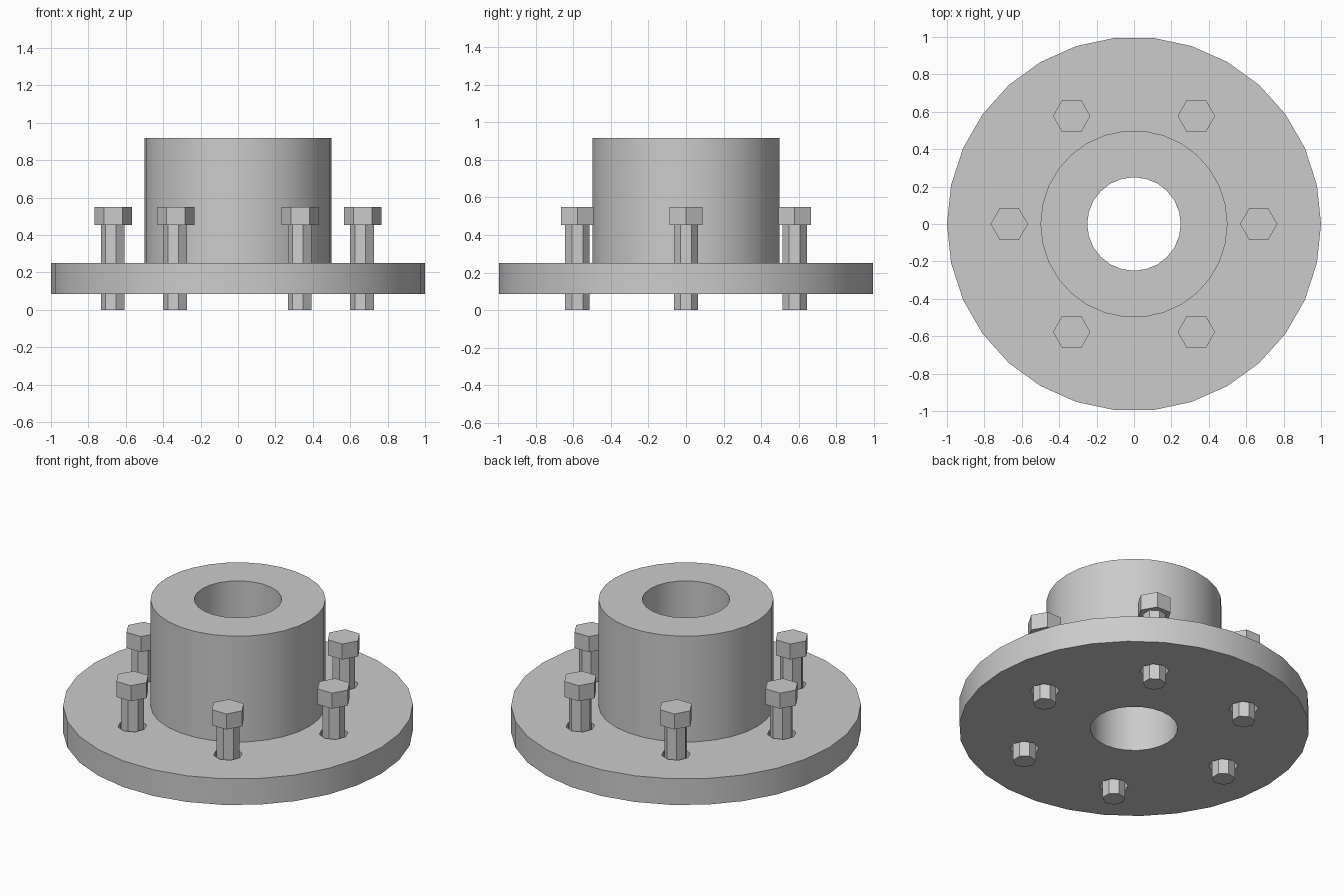
import bpy
import math

cube = bpy.data.objects.get("Cube")
if cube:
    bpy.data.objects.remove(cube, do_unlink=True)

steel = bpy.data.materials.new("plain_grey")
steel.use_nodes = True
grey = (0.6, 0.6, 0.6, 1)
steel.diffuse_color = grey
steel.node_tree.nodes["Principled BSDF"].inputs["Base Color"].default_value = grey


def cylinder(name, radius, sides, bottom, top, x=0, y=0, first_angle=0):
    """Upright prism whose first corner points along first_angle from +x."""
    bpy.ops.mesh.primitive_cylinder_add(
        vertices=sides, radius=radius, depth=top - bottom,
        location=(x, y, (bottom + top) / 2),
        rotation=(0, 0, first_angle - math.pi / 2))
    obj = bpy.context.object
    bpy.ops.object.transform_apply(location=False, rotation=True, scale=True)
    obj.name = name
    obj.data.materials.append(steel)
    return obj


def combine(target, tool, operation):
    """Apply a boolean and remove the tool object."""
    mod = target.modifiers.new(operation.lower(), "BOOLEAN")
    mod.operation = operation
    mod.solver = "EXACT"
    mod.object = tool
    bpy.context.view_layer.objects.active = target
    bpy.ops.object.modifier_apply(modifier=mod.name)
    bpy.data.objects.remove(tool, do_unlink=True)


BASE, DECK, HUB_TOP = 0.085, 0.25, 0.917
HEAD_BOTTOM, HEAD_TOP = 0.452, 0.55
BOLT_CIRCLE = 2 / 3
spots = [(BOLT_CIRCLE * math.cos(k * math.pi / 3),
          BOLT_CIRCLE * math.sin(k * math.pi / 3)) for k in range(6)]

# Flange with hub, bore and clearance holes
flange = cylinder("flange_with_hub", 1, 30, BASE, DECK)
combine(flange, cylinder("hub", 0.5, 30, (BASE + DECK) / 2, HUB_TOP), "UNION")
combine(flange, cylinder("bore_cutter", 0.25, 24, -0.5, 1.5), "DIFFERENCE")
for x, y in spots:
    combine(flange, cylinder("hole_cutter", 0.083, 8, -0.2, 0.4, x, y), "DIFFERENCE")

bpy.ops.object.select_all(action="DESELECT")
flange.select_set(True)
bpy.context.view_layer.objects.active = flange
bpy.ops.object.shade_smooth_by_angle(angle=math.radians(30))

# Six faceted bolts
for i, (x, y) in enumerate(spots, 1):
    bolt = cylinder(f"bolt_{i}", 0.0667, 7, 0, HEAD_BOTTOM + 0.02, x, y, math.pi)
    combine(bolt, cylinder("bolt_head", 0.1, 6, HEAD_BOTTOM, HEAD_TOP, x, y), "UNION")
